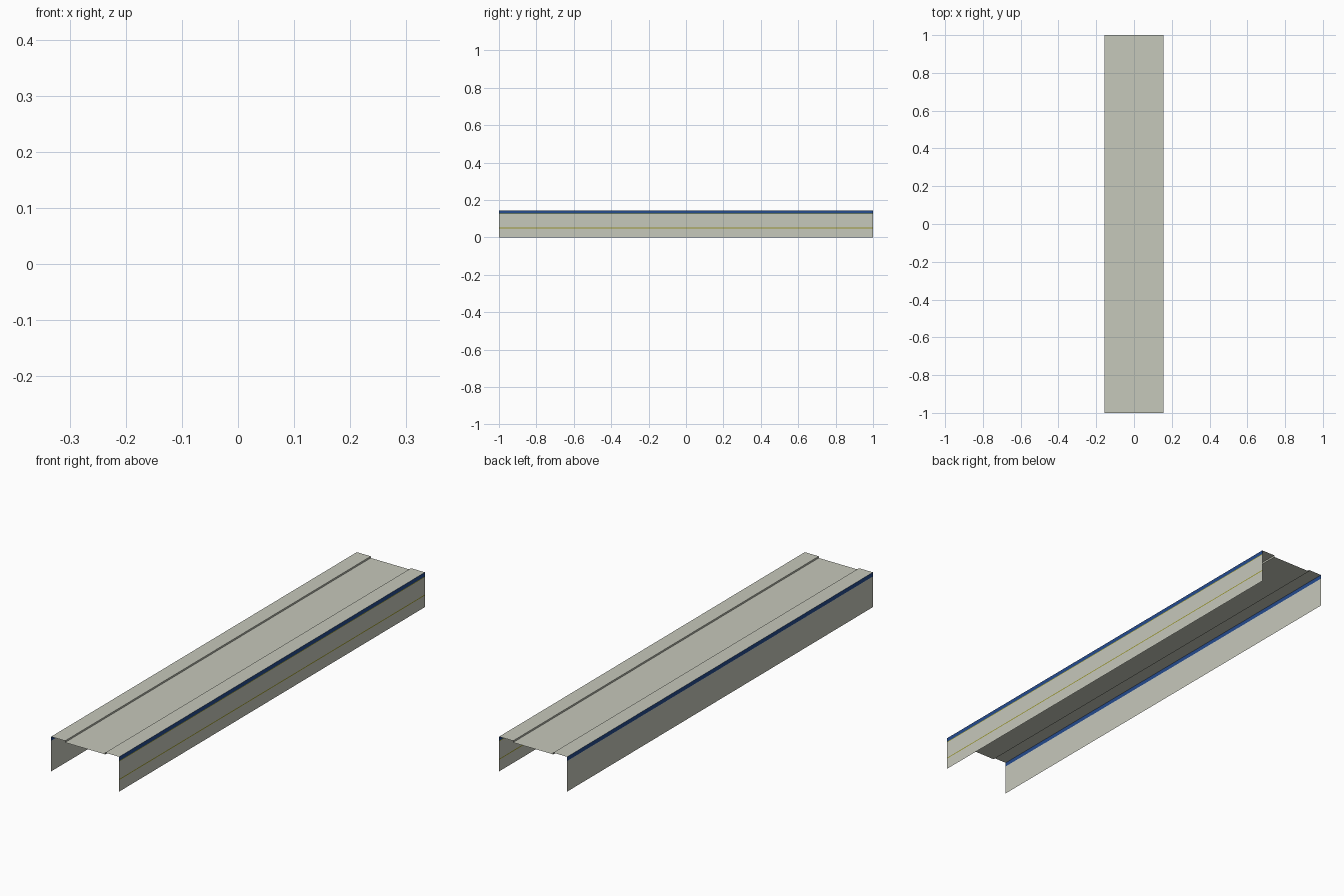
import bpy

if "Cube" in bpy.data.objects:
    bpy.data.objects.remove(bpy.data.objects["Cube"])


def material(name, rgb):
    m = bpy.data.materials.new(name)
    m.diffuse_color = (*rgb, 1)
    m.use_nodes = True
    m.node_tree.nodes["Principled BSDF"].inputs["Base Color"].default_value = m.diffuse_color
    return m


concrete = material("concrete", (0.565, 0.578, 0.497))
blue = material("blue", (0.018, 0.07, 0.27))
yellow = material("olive_yellow", (0.33, 0.31, 0.03))

W, H = 0.156, 0.144           # half width and height
KERB_X, DROP = 0.092, 0.007   # inner kerb line and depth of the roadway


def sheet(name, profile, mat):
    """Extrude an open (x, z) profile along the full length as a thin sheet."""
    n = len(profile)
    verts = [(x, y, z) for y in (-1, 1) for x, z in profile]
    faces = [(i, i + n, i + n + 1, i + 1) for i in range(n - 1)]
    me = bpy.data.meshes.new(name)
    me.from_pydata(verts, [], faces)
    me.materials.append(mat)
    ob = bpy.data.objects.new(name, me)
    bpy.context.collection.objects.link(ob)
    return ob


def wall(side, x, bands):
    """Side wall split into coloured height bands."""
    for name, z0, z1, mat in bands:
        ends = [(x, z0), (x, z1)]
        sheet(f"{side}_{name}", ends if x > 0 else ends[::-1], mat)


# Deck: two raised walkways with a sunken roadway between
sheet("deck", [(W, H), (KERB_X, H), (KERB_X, H - DROP),
               (-KERB_X, H - DROP), (-KERB_X, H), (-W, H)][::-1], concrete)

# Right wall: blue edge and two fine yellow lines
wall("right", W, [("lower_wall", 0, 0.048, concrete),
                  ("yellow_line", 0.048, 0.052, yellow),
                  ("upper_wall", 0.052, 0.124, concrete),
                  ("yellow_trim", 0.124, 0.127, yellow),
                  ("blue_edge", 0.127, H, blue)])

# Left wall: plain with the blue edge
wall("left", -W, [("wall", 0, 0.127, concrete),
                  ("blue_edge", 0.127, H, blue)])
